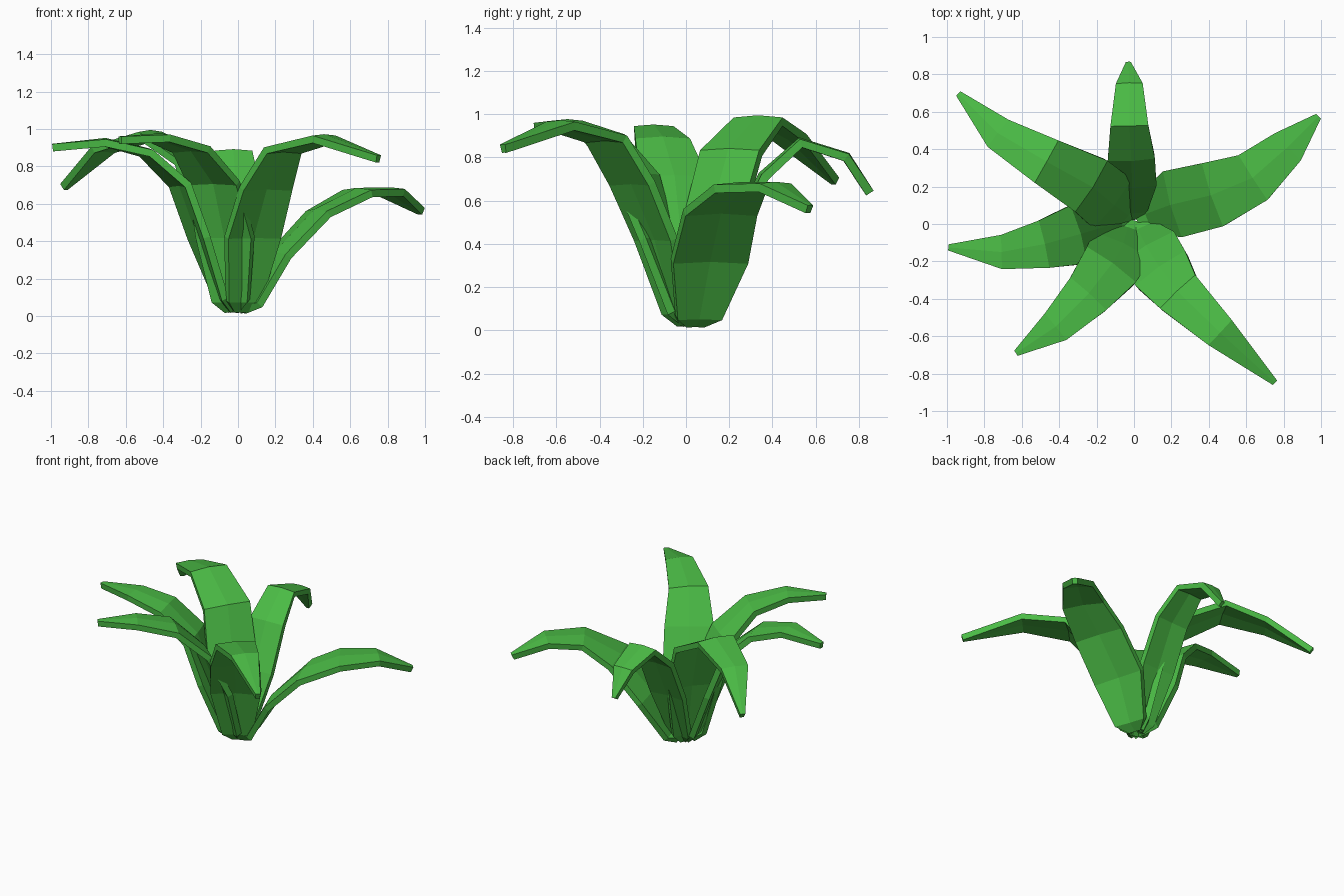
import bpy, bmesh
from mathutils import Vector

green = bpy.data.materials.new("leaf_green")
green.diffuse_color = (0.07, 0.5, 0.06, 1)

# Half widths from root to tip, shared by every leaf
HALF = [0.04, 0.10, 0.165, 0.16, 0.128, 0.09, 0.015]


def leaf(name, path, scale=1.0):
    """Flat strip, three points wide, swept along the path and thickened."""
    pts = [Vector(p) for p in path]
    bm = bmesh.new()
    rows = []
    for i, p in enumerate(pts):
        t = pts[min(i + 1, len(pts) - 1)] - pts[max(i - 1, 0)]
        side = t.cross(Vector((0, 0, 1))).normalized()
        up = side.cross(t).normalized()
        w = HALF[i] * scale
        rows.append([bm.verts.new(p - side * w),
                     bm.verts.new(p + up * w * 0.08),
                     bm.verts.new(p + side * w)])
    for a, b in zip(rows, rows[1:]):
        for k in range(2):
            bm.faces.new((a[k], a[k + 1], b[k + 1], b[k]))
    bmesh.ops.recalc_face_normals(bm, faces=bm.faces)
    mesh = bpy.data.meshes.new(name)
    bm.to_mesh(mesh)
    bm.free()
    mesh.materials.append(green)
    obj = bpy.data.objects.new(name, mesh)
    bpy.context.collection.objects.link(obj)
    thick = obj.modifiers.new("thickness", 'SOLIDIFY')
    thick.thickness = 0.04
    thick.offset = 0


# Six arching leaves around the crown
leaf("leaf_right", [(0.02, 0.04, 0.03), (0.08, 0.06, 0.06), (0.22, 0.11, 0.32),
                    (0.43, 0.16, 0.545), (0.64, 0.25, 0.655), (0.82, 0.41, 0.66),
                    (0.98, 0.57, 0.56)], 1.1)
leaf("leaf_front_right", [(0.01, -0.01, 0.03), (0.03, -0.05, 0.08), (0.08, -0.14, 0.42),
                          (0.15, -0.25, 0.68), (0.24, -0.37, 0.885), (0.46, -0.58, 0.945),
                          (0.75, -0.845, 0.84)])
leaf("leaf_front_left", [(-0.03, 0.01, 0.03), (-0.04, -0.04, 0.08), (-0.07, -0.13, 0.42),
                         (-0.13, -0.23, 0.71), (-0.25, -0.38, 0.89), (-0.42, -0.55, 0.95),
                         (-0.63, -0.69, 0.94)])
leaf("leaf_left", [(-0.03, 0.01, 0.03), (-0.09, 0.0, 0.09), (-0.21, -0.03, 0.42),
                   (-0.31, -0.06, 0.70), (-0.49, -0.11, 0.87), (-0.71, -0.15, 0.925),
                   (-0.99, -0.125, 0.90)])
leaf("leaf_back_left", [(-0.02, 0.04, 0.03), (-0.05, 0.06, 0.09), (-0.13, 0.12, 0.48),
                        (-0.24, 0.21, 0.82), (-0.47, 0.335, 0.965), (-0.72, 0.48, 0.89),
                        (-0.93, 0.69, 0.69)])
leaf("leaf_back", [(-0.01, 0.04, 0.03), (-0.01, 0.08, 0.08), (-0.01, 0.22, 0.42),
                   (-0.015, 0.36, 0.71), (-0.025, 0.53, 0.865), (-0.025, 0.74, 0.80),
                   (-0.03, 0.85, 0.635)], 0.78)
